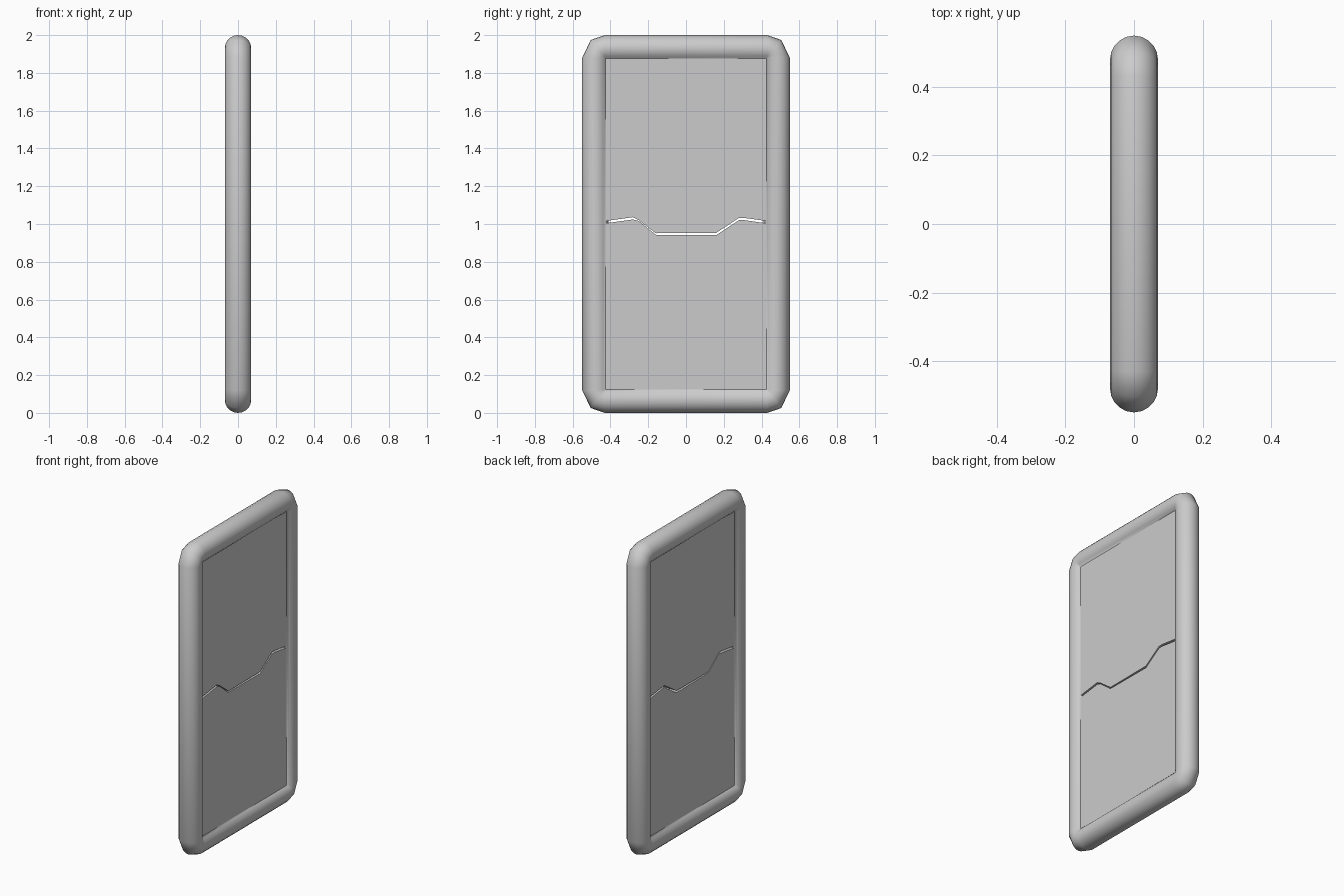
import bpy, bmesh, math

if "Cube" in bpy.data.objects:
    bpy.data.objects.remove(bpy.data.objects["Cube"])

TUBE_R = 0.07            # radius of the round frame section
CORNER_Y, CORNER_Z = 0.43, 0.88   # centres of the corner bends (about mid height)
BEND = 0.05              # bend radius of the tube centre line
SIDES = 20


def make_object(name, bm):
    bmesh.ops.recalc_face_normals(bm, faces=bm.faces[:])
    mesh = bpy.data.meshes.new(name)
    bm.to_mesh(mesh)
    bm.free()
    obj = bpy.data.objects.new(name, mesh)
    bpy.context.collection.objects.link(obj)
    return obj


def frame_ring(bm, sy, sz, angle):
    # One tube section; the inside of the bend collapses to a sharp mitre
    ring = []
    for i in range(SIDES):
        t = 2 * math.pi * i / SIDES
        r = BEND + TUBE_R * math.cos(t)
        if r > 0:
            dy, dz = r * abs(math.cos(angle)), r * abs(math.sin(angle))
        else:
            dy = dz = r
        ring.append(bm.verts.new((TUBE_R * math.sin(t),
                                  sy * (CORNER_Y + dy),
                                  1 + sz * (CORNER_Z + dz))))
    return ring


# Rounded outer frame
bm = bmesh.new()
rings = []
for q, (sy, sz) in enumerate([(1, 1), (-1, 1), (-1, -1), (1, -1)]):
    for deg in (0, 52, 90) if q % 2 == 0 else (90, 52, 0):
        rings.append(frame_ring(bm, sy, sz, math.radians(deg)))
for k, a in enumerate(rings):
    b = rings[(k + 1) % len(rings)]
    for i in range(SIDES):
        j = (i + 1) % SIDES
        bm.faces.new((a[i], a[j], b[j], b[i]))
bmesh.ops.remove_doubles(bm, verts=bm.verts[:], dist=0.0005)
frame = make_object("door_frame", bm)
bpy.context.view_layer.objects.active = frame
frame.select_set(True)
bpy.ops.object.shade_smooth_by_angle(angle=math.radians(50))

# Two door panels that meet along a stepped split line
SPLIT = [(-0.44, 1.008), (-0.28, 1.030), (-0.25, 1.018), (-0.16, 0.947),
         (0.16, 0.947), (0.28, 1.026), (0.31, 1.026), (0.44, 1.008)]
GAP = [0.006, 0.006, 0.002, 0.004, 0.006, 0.006, 0.006, 0.006]
DEPTH = 0.045


def door_panel(name, side, end_z):
    bm = bmesh.new()
    outline = [(y, z + side * g) for (y, z), g in zip(SPLIT, GAP)]
    outline += [(0.44, end_z), (-0.44, end_z)]
    face = bm.faces.new([bm.verts.new((-DEPTH, y, z)) for y, z in outline])
    out = bmesh.ops.extrude_face_region(bm, geom=[face])
    moved = [v for v in out["geom"] if isinstance(v, bmesh.types.BMVert)]
    bmesh.ops.translate(bm, verts=moved, vec=(2 * DEPTH, 0, 0))
    return make_object(name, bm)


door_panel("upper_panel", 1, 1.89)
door_panel("lower_panel", -1, 0.11)
